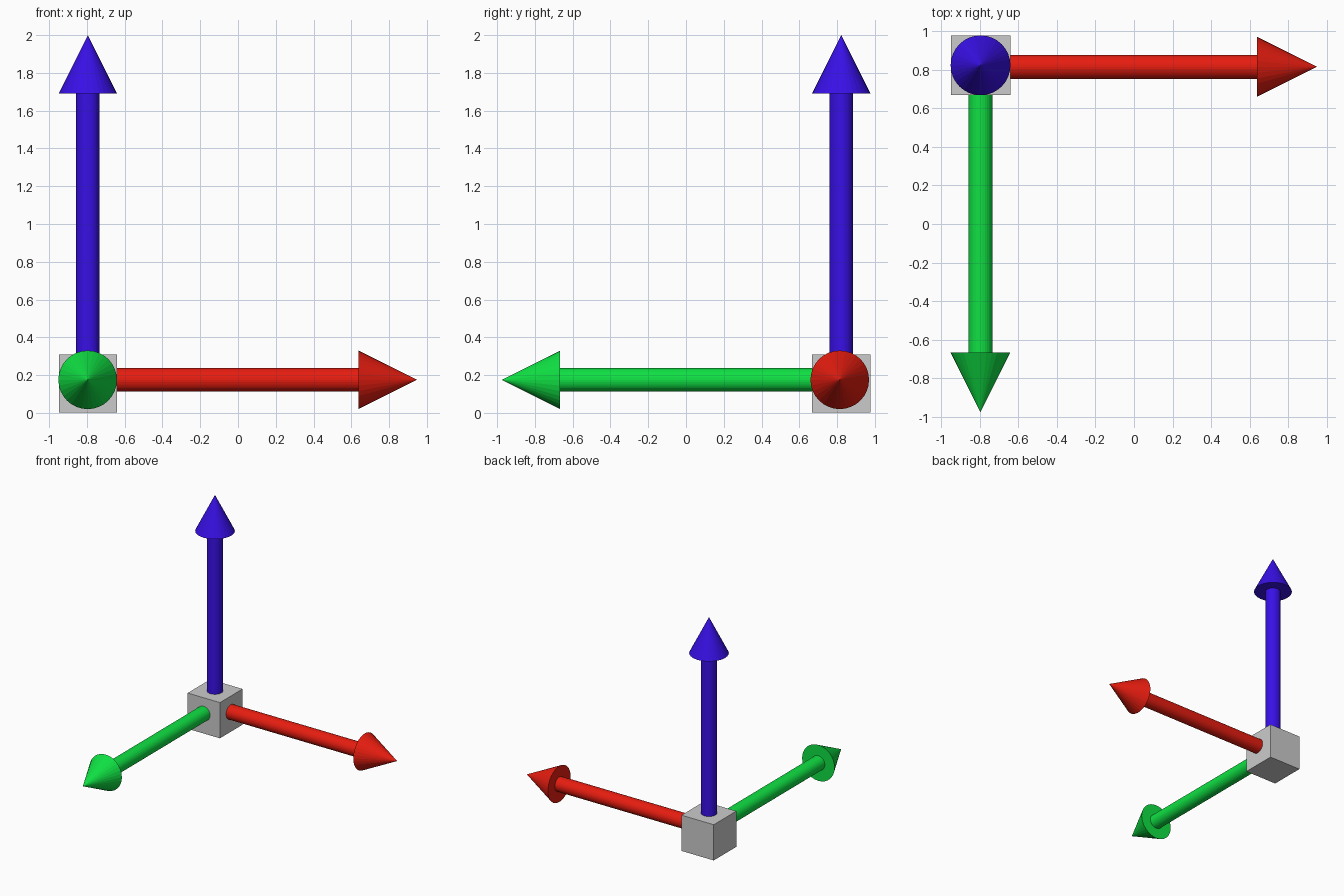
import bpy
from mathutils import Vector

if "Cube" in bpy.data.objects:
    bpy.data.objects.remove(bpy.data.objects["Cube"])

SIDES = 32
SHAFT_R, HEAD_R = 0.062, 0.155


def material(name, rgb):
    mat = bpy.data.materials.new(name)
    mat.diffuse_color = (*rgb, 1.0)
    mat.use_nodes = True
    mat.node_tree.nodes["Principled BSDF"].inputs["Base Color"].default_value = mat.diffuse_color
    return mat


def arrow(name, start, tip, head_length, mat):
    """Round shaft plus cone head running from start to tip."""
    start, tip = Vector(start), Vector(tip)
    direction = (tip - start).normalized()
    neck = tip - direction * head_length
    rotation = direction.to_track_quat('Z', 'Y').to_euler()

    bpy.ops.mesh.primitive_cylinder_add(
        vertices=SIDES, radius=SHAFT_R, depth=(neck - start).length,
        location=(start + neck) / 2, rotation=rotation)
    shaft = bpy.context.object
    shaft.name = name + "_shaft"
    shaft.data.materials.append(mat)

    bpy.ops.mesh.primitive_cone_add(
        vertices=SIDES, radius1=HEAD_R, radius2=0, depth=head_length,
        location=(neck + tip) / 2, rotation=rotation)
    head = bpy.context.object
    head.name = name + "_head"
    head.data.materials.append(mat)


# Grey cube at the origin of the three axes
bpy.ops.mesh.primitive_cube_add(size=0.308, location=(-0.794, 0.822, 0.156))
bpy.context.object.name = "origin_cube"

# Three coloured axis arrows, starting inside the cube
arrow("right_arrow", (-0.75, 0.814, 0.175), (0.948, 0.814, 0.175), 0.31,
      material("red", (0.8, 0.012, 0.005)))
arrow("front_arrow", (-0.796, 0.78, 0.175), (-0.796, -0.976, 0.175), 0.31,
      material("green", (0.005, 0.75, 0.056)))
arrow("up_arrow", (-0.795, 0.822, 0.2), (-0.795, 0.822, 2.0), 0.31,
      material("blue", (0.04, 0.005, 0.8)))
